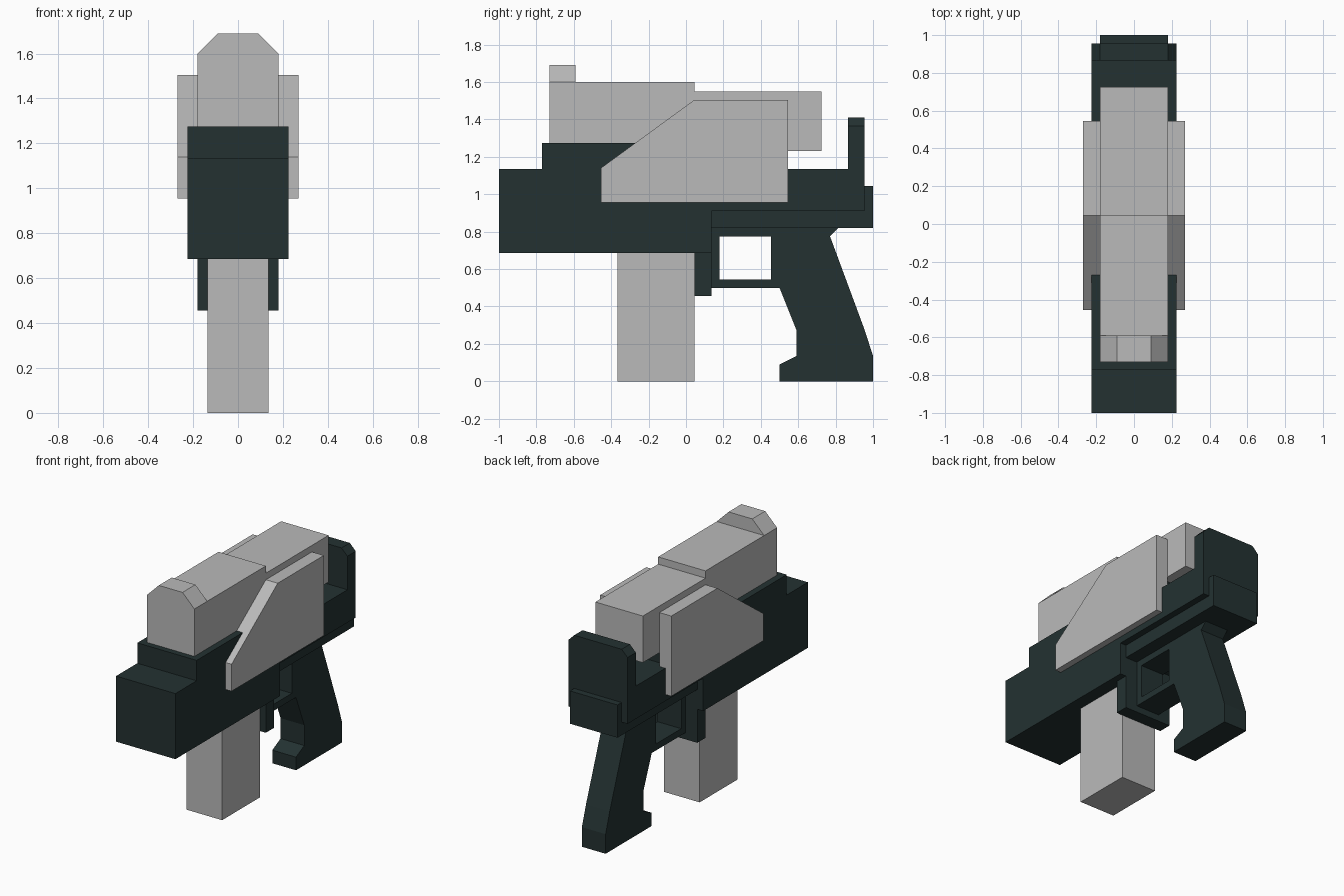
import bpy, bmesh
from mathutils import Vector

if "Cube" in bpy.data.objects:
    bpy.data.objects.remove(bpy.data.objects["Cube"])


def material(name, rgb):
    m = bpy.data.materials.new(name)
    m.diffuse_color = (*rgb, 1)
    m.use_nodes = True
    m.node_tree.nodes["Principled BSDF"].inputs["Base Color"].default_value = m.diffuse_color
    return m


DARK = material("dark_green_grey", (0.017, 0.031, 0.031))
LIGHT = material("light_grey", (0.49, 0.49, 0.49))


def prism(name, profile, lo, hi, mat, axis="x"):
    """Extrude a (y, z) profile along x, or an (x, z) profile along y."""
    bm = bmesh.new()
    place = (lambda a, b: (lo, a, b)) if axis == "x" else (lambda a, b: (a, lo, b))
    face = bm.faces.new([bm.verts.new(place(a, b)) for a, b in profile])
    step = Vector((hi - lo, 0, 0)) if axis == "x" else Vector((0, hi - lo, 0))
    ext = bmesh.ops.extrude_face_region(bm, geom=[face])
    verts = [g for g in ext["geom"] if isinstance(g, bmesh.types.BMVert)]
    bmesh.ops.translate(bm, verts=verts, vec=step)
    bmesh.ops.recalc_face_normals(bm, faces=bm.faces)
    mesh = bpy.data.meshes.new(name)
    bm.to_mesh(mesh)
    bm.free()
    mesh.materials.append(mat)
    obj = bpy.data.objects.new(name, mesh)
    bpy.context.collection.objects.link(obj)
    return obj


def rect(a0, a1, b0, b1):
    return [(a0, b0), (a1, b0), (a1, b1), (a0, b1)]


# Main body with stepped top and raised rear underside
prism("body", [(-1, 0.685), (0.135, 0.685), (0.135, 0.91), (0.865, 0.91),
               (0.865, 1.135), (0.5, 1.135), (0.5, 1.275), (-0.77, 1.275),
               (-0.77, 1.135), (-1, 1.135)], -0.225, 0.225, DARK)

# Upright plate at the rear with clipped top corners
prism("rear_plate", [(-0.225, 0.91), (0.225, 0.91), (0.225, 1.365), (0.18, 1.41),
                     (-0.18, 1.41), (-0.225, 1.365)], 0.865, 0.955, DARK, "y")

# Rail under the body that turns up behind the rear plate
prism("lower_rail", [(0.135, 0.82), (1, 0.82), (1, 1.045), (0.955, 1.045),
                     (0.955, 0.91), (0.135, 0.91)], -0.18, 0.18, DARK)

# Block behind the magazine
prism("magazine_catch", rect(0.045, 0.135, 0.455, 0.685), -0.18, 0.18, DARK)

# Grip and trigger guard in one piece, with the guard opening cut through
grip = prism("grip", [(0.135, 0.82), (0.135, 0.50), (0.50, 0.50), (0.59, 0.275),
                      (0.59, 0.135), (0.50, 0.09), (0.50, 0), (1, 0), (1, 0.135),
                      (0.955, 0.275), (0.77, 0.775), (0.815, 0.82)], -0.09, 0.09, DARK)
cutter = prism("guard_cutter", rect(0.18, 0.455, 0.545, 0.775), -0.2, 0.2, DARK)
cutter.hide_render = True
cutter.hide_viewport = True
cut = grip.modifiers.new("guard_opening", "BOOLEAN")
cut.operation = "DIFFERENCE"
cut.solver = "EXACT"
cut.object = cutter

# Magazine
prism("magazine", rect(-0.365, 0.045, 0, 0.685), -0.135, 0.135, LIGHT)

# Upper slide, higher at the front
prism("slide", [(-0.73, 1.275), (0.045, 1.275), (0.045, 1.23), (0.725, 1.23),
                (0.725, 1.55), (0.045, 1.55), (0.045, 1.6), (-0.73, 1.6)],
      -0.18, 0.18, LIGHT)

# Tapered front sight
prism("front_sight", [(-0.18, 1.6), (0.18, 1.6), (0.09, 1.69), (-0.09, 1.69)],
      -0.73, -0.59, LIGHT, "y")

# Sloped side plates
for side, s in (("left", -1), ("right", 1)):
    prism(side + "_side_plate", [(-0.455, 0.955), (0.545, 0.955), (0.545, 1.505),
                                 (0.045, 1.505), (-0.455, 1.14)],
          s * 0.18, s * 0.27, LIGHT)
